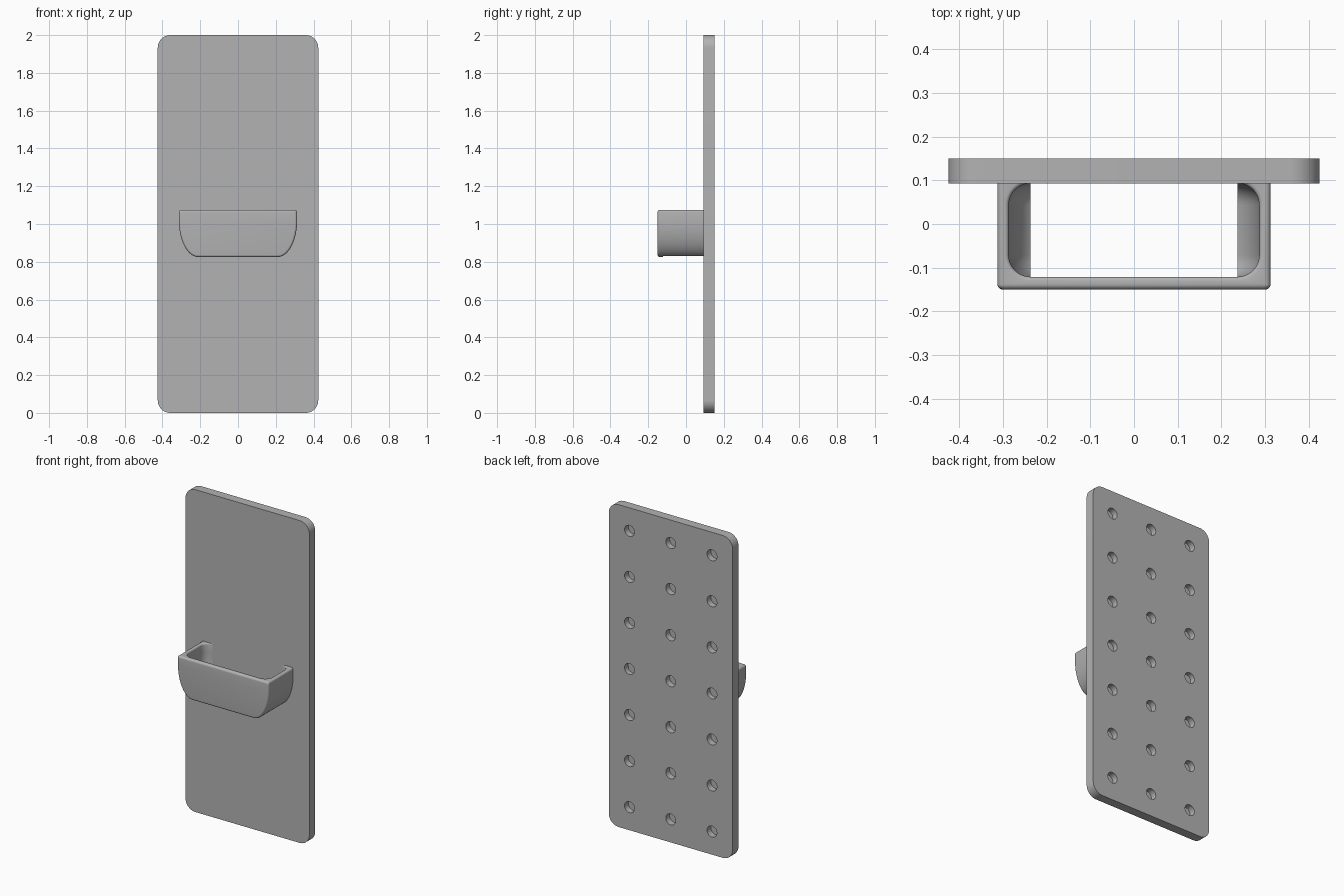
import bpy, bmesh, math

if "Cube" in bpy.data.objects:
    bpy.data.objects.remove(bpy.data.objects["Cube"])

mat = bpy.data.materials.new("plain grey")
mat.diffuse_color = (0.45, 0.45, 0.45, 1)
mat.use_nodes = True
mat.node_tree.nodes["Principled BSDF"].inputs["Base Color"].default_value = mat.diffuse_color

def arc(cx, cz, a, b, start, end, n):
    """Points on an elliptical arc in the xz plane, angles in degrees."""
    return [(cx + a * math.cos(math.radians(start + (end - start) * i / n)),
             cz + b * math.sin(math.radians(start + (end - start) * i / n)))
            for i in range(n + 1)]

def loft(name, layers):
    """Closed solid through (y, outline) layers that share a point count."""
    bm = bmesh.new()
    rings = [[bm.verts.new((x, y, z)) for x, z in pts] for y, pts in layers]
    n = len(rings[0])
    for r, s in zip(rings, rings[1:]):
        for i in range(n):
            bm.faces.new((r[i], r[(i + 1) % n], s[(i + 1) % n], s[i]))
    bm.faces.new(rings[0])
    bm.faces.new(rings[-1])
    bmesh.ops.recalc_face_normals(bm, faces=bm.faces)
    me = bpy.data.meshes.new(name)
    bm.to_mesh(me)
    bm.free()
    ob = bpy.data.objects.new(name, me)
    bpy.context.collection.objects.link(ob)
    me.materials.append(mat)
    return ob

def cut(ob, cutter):
    """Apply a boolean difference and drop the cutter."""
    m = ob.modifiers.new("cut", 'BOOLEAN')
    m.operation, m.solver, m.object = 'DIFFERENCE', 'EXACT', cutter
    cutter.hide_render = True
    bpy.context.view_layer.objects.active = ob
    bpy.ops.object.modifier_apply(modifier=m.name)
    bpy.data.objects.remove(cutter, do_unlink=True)

def smooth(ob):
    bpy.ops.object.select_all(action='DESELECT')
    ob.select_set(True)
    bpy.context.view_layer.objects.active = ob
    bpy.ops.object.shade_smooth_by_angle(angle=math.radians(30))

# back plate with rounded corners
W, R, FRONT, BACK = 0.425, 0.067, 0.093, 0.15
outline = []
for cx, cz, a in ((W - R, 2 - R, 0), (R - W, 2 - R, 90), (R - W, R, 180), (W - R, R, 270)):
    outline += arc(cx, cz, R, R, a, a + 90, 12)
plate = loft("back_plate", [(FRONT, outline), (BACK, outline)])

# grid of blind holes in the back
for row in range(-3, 4):
    for col in (-1, 0, 1):
        ring = arc(col * 0.283, 1 + row * 0.2857, 0.034, 0.034, 0, 360, 28)[:-1]
        cut(plate, loft("hole_cutter", [(BACK - 0.038, ring), (BACK + 0.05, ring)]))
smooth(plate)

# bracket outline, shrunk by d: rounded top corners and elliptical lower corners
def profile(d, top):
    r = 0.012
    right = arc(0.313 - d - r, top - r, r, r, 90, 0, 5)
    right += arc(0.21, 1.02, 0.103 - d, 0.195 - d, 0, -90, 24)
    return right + [(-x, z) for x, z in reversed(right)]

# outer body with a softened front edge
TOP, F = 1.075, 0.012
layers = []
for i in range(6):
    t = math.radians(90 * i / 5)
    d = F * (1 - math.sin(t))
    layers.append((-0.15 + F * (1 - math.cos(t)), profile(d, TOP - d)))
layers.append((0.12, profile(0, TOP)))
bracket = loft("holder_bracket", layers)

# hollow with large fillets against the front wall and the plate
Y0, Y1, F, T = -0.121, FRONT, 0.05, 0.026
steps = [math.radians(90 * i / 10) for i in range(11)]
layers = [(Y0 + F * (1 - math.cos(t)), profile(T + F * (1 - math.sin(t)), 1.3)) for t in steps]
layers += [(Y1 - F * (1 - math.cos(t)), profile(T + F * (1 - math.sin(t)), 1.3)) for t in reversed(steps)]
cut(bracket, loft("hollow_cutter", layers))

# straight opening through the bottom
box = [(-0.237, 0.7), (0.237, 0.7), (0.237, 1.3), (-0.237, 1.3)]
cut(bracket, loft("opening_cutter", [(Y0, box), (0.2, box)]))

# soften the inner edge of the rim
bm = bmesh.new()
bm.from_mesh(bracket.data)
bmesh.ops.remove_doubles(bm, verts=bm.verts, dist=0.0003)
rim = [e for e in bm.edges
       if all(abs(v.co.z - TOP) < 1e-4 and v.co.y < FRONT + 0.001 for v in e.verts)
       and any(abs(f.normal.z) < 0.5 for f in e.link_faces)]
bmesh.ops.bevel(bm, geom=rim, offset=0.009, segments=4, profile=0.5,
                affect='EDGES', clamp_overlap=True)
bm.to_mesh(bracket.data)
bm.free()
smooth(bracket)
